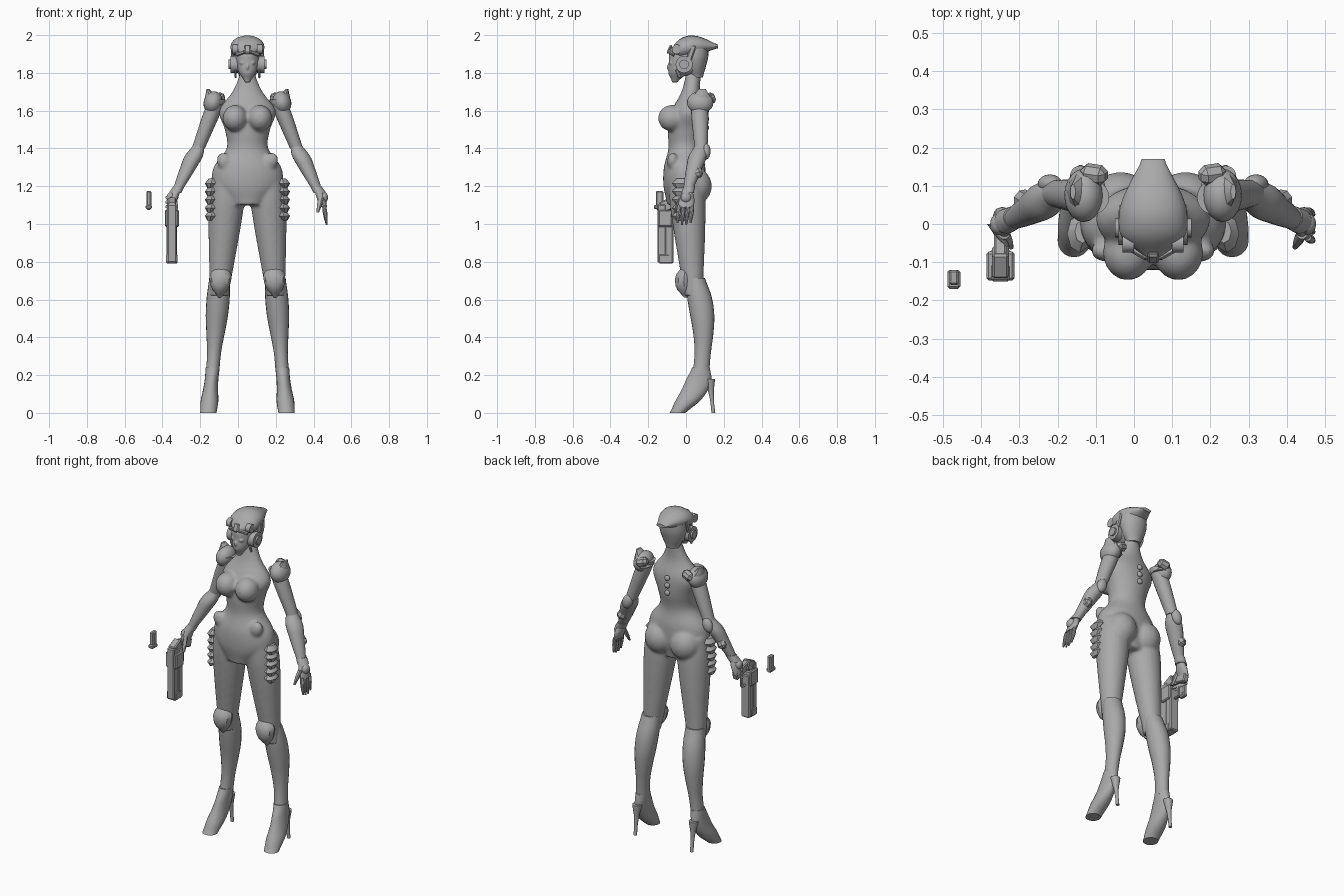
import bpy, bmesh
from math import cos, sin, pi, radians
from mathutils import Vector, Matrix

cube = bpy.data.objects.get("Cube")
if cube:
    bpy.data.objects.remove(cube)

CENTRE = Vector((.05, 0, 0))  # body centre line
SIDES = {"left": 1, "right": -1}
GREY = (.4, .4, .4, 1)
material = bpy.data.materials.new("plain grey")
material.use_nodes = True
material.diffuse_color = GREY
material.node_tree.nodes["Principled BSDF"].inputs["Base Color"].default_value = GREY


def smooth_sample(values, t):
    """Catmull-Rom value of an evenly spaced list."""
    last = len(values) - 1
    i = min(int(t * last), last - 1)
    f = t * last - i
    before, start, end, after = (values[min(max(i + k, 0), last)] for k in (-1, 0, 1, 2))
    slope_in, slope_out = (end - before) / 2, (after - start) / 2
    ease = f * f * (3 - 2 * f)
    return (start + (end - start) * ease + slope_in * f * (1 - f) ** 2
            - slope_out * f * f * (1 - f))


class Part:
    def __init__(self, name, side=1):
        self.name, self.side, self.mesh = name, side, bmesh.new()

    def point(self, place):
        x, y, z = place
        return CENTRE + Vector((self.side * x, y, z))

    def limb(self, start, end, widths, depths=None, bow=0, sides=20, steps=4):
        """Elliptical rings evenly spaced from start to end, square to the main axis."""
        start, end = self.point(start), self.point(end)
        depths = depths or widths
        along = end - start
        axis = max(range(3), key=lambda k: abs(along[k]))
        across, up = (k for k in range(3) if k != axis)
        count = (len(widths) - 1) * steps
        rings = []
        for i in range(count + 1):
            t = i / count
            ring = []
            for k in range(sides):
                angle = 2 * pi * k / sides
                spot = start + along * t
                spot[up] += bow * sin(pi * t) + smooth_sample(depths, t) * sin(angle)
                spot[across] += smooth_sample(widths, t) * cos(angle)
                ring.append(self.mesh.verts.new(spot))
            rings.append(ring)
        for low, high in zip(rings, rings[1:]):
            for k in range(sides):
                self.mesh.faces.new((low[k - 1], low[k], high[k], high[k - 1]))
        self.mesh.faces.new(rings[0])
        self.mesh.faces.new(rings[-1])

    def matrix(self, place, size, pitch, roll, yaw):
        turn = Matrix.Identity(4)
        for angle, axis in ((pitch, "X"), (roll * self.side, "Y"), (yaw * self.side, "Z")):
            turn = turn @ Matrix.Rotation(radians(angle), 4, axis)
        return Matrix.Translation(self.point(place)) @ turn @ Matrix.Diagonal((*size, 1))

    def ball(self, place, size, pitch=0, roll=0, yaw=0):
        bmesh.ops.create_uvsphere(self.mesh, u_segments=20, v_segments=12, radius=1,
                                  matrix=self.matrix(place, size, pitch, roll, yaw))

    def box(self, place, size, pitch=0, roll=0, yaw=0, bevel=.006):
        made = bmesh.ops.create_cube(self.mesh, size=1,
                                     matrix=self.matrix(place, size, pitch, roll, yaw))
        edges = list({edge for vert in made["verts"] for edge in vert.link_edges})
        bmesh.ops.bevel(self.mesh, geom=edges, offset=bevel, segments=1, affect="EDGES")

    def finish(self, angle=35, voxel=0):
        bmesh.ops.recalc_face_normals(self.mesh, faces=self.mesh.faces)
        data = bpy.data.meshes.new(self.name)
        self.mesh.to_mesh(data)
        self.mesh.free()
        data.materials.append(material)
        data.shade_smooth()
        data.set_sharp_from_angle(angle=radians(angle))
        thing = bpy.data.objects.new(self.name, data)
        bpy.context.collection.objects.link(thing)
        if voxel:  # fuse overlapping forms into one skin
            fuse = thing.modifiers.new("fuse", "REMESH")
            fuse.mode, fuse.voxel_size, fuse.use_smooth_shade = "VOXEL", voxel, True
            soften = thing.modifiers.new("soften", "SMOOTH")
            soften.factor, soften.iterations = .5, 6


# Torso, bust, hips and thighs fused together
body = Part("body")
body.limb((0, -.01, 1.1), (0, .04, 1.8), bow=-.015, sides=32,
          widths=(.1, .18, .18, .11, .12, .15, .08, .04),
          depths=(.09, .11, .11, .09, .1, .09, .05, .04))
for body.side in SIDES.values():
    body.ball((.066, -.075, 1.56), (.066, .073, .07))
    body.ball((.085, .05, 1.2), (.09, .087, .095))
    body.ball((.12, -.07, 1.33), (.04, .03, .05), roll=30)
    body.limb((.1, 0, 1.25), (.15, .04, .62), widths=(.09, .095, .087, .075, .062, .05))
body.finish(voxel=.009)

# Face and skull
face = Part("face")
face.ball((0, .015, 1.88), (.075, .09, .1))
face.limb((0, -.06, 1.75), (0, -.01, 1.9),
          widths=(.015, .045, .06, .065), depths=(.015, .05, .065, .08))
face.ball((0, -.09, 1.83), (.008, .014, .016), pitch=20)
face.ball((0, -.08, 1.795), (.018, .014, .009))
for face.side in SIDES.values():
    face.ball((.027, -.08, 1.853), (.015, .012, .008))
face.finish(voxel=.005)

# Helmet: swept cap, back shell and brow band
cap = Part("helmet_cap")
cap.limb((0, -.09, 1.91), (0, .17, 1.94), bow=.016,
         widths=(.02, .08, .09, .08, .055, .03), depths=(.01, .05, .06, .05, .03, .01))
cap.finish()
shell = Part("helmet_back")
shell.limb((0, .055, 1.775), (0, .05, 1.93), widths=(.04, .065, .08, .08),
           depths=(.035, .05, .065, .07))
shell.finish()
brow = Part("brow_band")
brow.box((0, -.088, 1.925), (.032, .014, .05), pitch=-25)
for brow.side in SIDES.values():
    brow.box((.038, -.077, 1.905), (.06, .014, .022), roll=20, yaw=28)
brow.finish()

for name, side in SIDES.items():
    # Ear and temple discs with a rising fin
    ear = Part(name + "_ear_disc", side)
    for y, z, radius, outer in ((-.01, 1.845, .045, .09), (-.01, 1.845, .025, .1),
                                (-.05, 1.925, .025, .08)):
        ear.limb((.05, y, z), (outer, y, z), widths=(radius, radius), steps=1)
    ear.box((.08, .025, 1.9), (.016, .03, .1), pitch=-20)
    ear.box((.063, -.04, 1.795), (.012, .02, .05), pitch=25)
    ear.finish()

    # Shoulder armour with a raised outer point
    plate = Part(name + "_shoulder_plate", side)
    plate.ball((.182, .075, 1.643), (.05, .07, .06), roll=-15)
    plate.limb((.17, .08, 1.63), (.21, .085, 1.715), sides=10, steps=2,
               widths=(.05, .035, .007), depths=(.06, .05, .02))
    plate.box((.155, .13, 1.665), (.07, .05, .05), pitch=25, roll=20, bevel=.015)
    plate.finish()

    # Arm: upper arm, elbow cap, forearm guard and wrist cuff
    arm = Part(name + "_upper_arm", side)
    arm.limb((.16, .07, 1.66), (.26, .08, 1.4), widths=(.045, .045, .04, .035))
    arm.finish()
    forearm = Part(name + "_forearm", side)
    forearm.limb((.255, .08, 1.42), (.37, .01, 1.18), widths=(.03, .048, .043, .035, .026))
    forearm.ball((.27, .105, 1.385), (.03, .025, .045), roll=-20)
    forearm.box((.325, .055, 1.29), (.05, .05, .1), pitch=20, roll=-30, bevel=.015)
    forearm.limb((.362, .018, 1.2), (.383, .008, 1.165), widths=(.03, .033), steps=1)
    forearm.finish()

    # Hip scales, stacked down the outer thigh
    scales = Part(name + "_hip_scales", side)
    for k in range(5):
        z = 1.24 - k * .043
        scales.limb((.185, -.02, z), (.2, -.03, z - .05), sides=8, steps=1,
                    widths=(.02, .033, .012), depths=(.03, .05, .025))
    scales.finish()

    # Knee shield, boot shaft, shoe and stiletto
    knee = Part(name + "_knee_shield", side)
    knee.limb((.14, 0, .775), (.147, 0, .61), bow=-.012, sides=10, steps=2,
              widths=(.03, .056, .055, .04, .006), depths=(.02, .045, .048, .04, .01))
    knee.finish()
    boot = Part(name + "_boot_shaft", side)
    boot.limb((.147, .05, .715), (.184, .08, .22), bow=.025,
              widths=(.055, .061, .059, .048, .037, .035),
              depths=(.05, .065, .064, .053, .043, .043))
    boot.finish()
    shoe = Part(name + "_heeled_shoe", side)
    shoe.limb((.207, -.045, 0), (.184, .08, .24), bow=.028,
              widths=(.043, .047, .04, .036, .037), depths=(.042, .064, .07, .066, .047))
    shoe.limb((.19, .145, 0), (.19, .125, .18), widths=(.01, .01, .016, .028))
    shoe.finish()

    # Hand: relaxed on the left, wrapped round the grip on the right
    hand = Part(name + "_hand", side)
    hand.limb((.378, .008, 1.175), (.405, 0, 1.09), widths=(.022, .023, .017),
              depths=(.027, .04, .042))
    hand.ball((.405, 0, 1.14), (.022, .028, .028))
    for k in range(4):
        if name == "left":
            y = .034 - k * .023
            root, tip = (.405, y, 1.1), (.42, y - .01, .99 + abs(k - 1.5) * .01)
        else:
            z = 1.14 - k * .024
            root, tip = (.425, 0, z), (.38, -.06, z - .02)
        hand.limb(root, tip, widths=(.01, .012, .01, .005), sides=10, steps=2)
    hand.limb((.39, -.025, 1.14), (.372, -.06, 1.06), widths=(.015, .013, .007), sides=10)
    hand.finish()

# Pistol held muzzle down, with slide, frame, shroud, guard and grip
pistol = Part("pistol", -1)
for y, z, size, tilt in ((-.128, .95, (.05, .045, .31), 0), (-.09, .92, (.056, .045, .26), 0),
                         (-.11, 1.03, (.074, .075, .09), 0), (-.115, .815, (.06, .06, .05), 0),
                         (-.1, 1.1, (.044, .07, .06), 25), (-.03, 1.095, (.034, .13, .05), -15),
                         (-.05, .99, (.02, .04, .012), 0), (-.035, 1.02, (.02, .012, .07), 0)):
    pistol.box((.4, y, z), size, pitch=tilt)
pistol.finish(angle=25)

# Loose magazine floating beside the hand
magazine = Part("spare_magazine", -1)
magazine.box((.522, -.14, 1.125), (.026, .04, .1))
magazine.box((.522, -.145, 1.09), (.034, .05, .022))
magazine.finish(angle=25)

# Studs down the upper back
studs = Part("spine_studs")
for k in range(3):
    studs.ball((0, .11, 1.6 - k * .045), (.016, .012, .016))
studs.finish()
